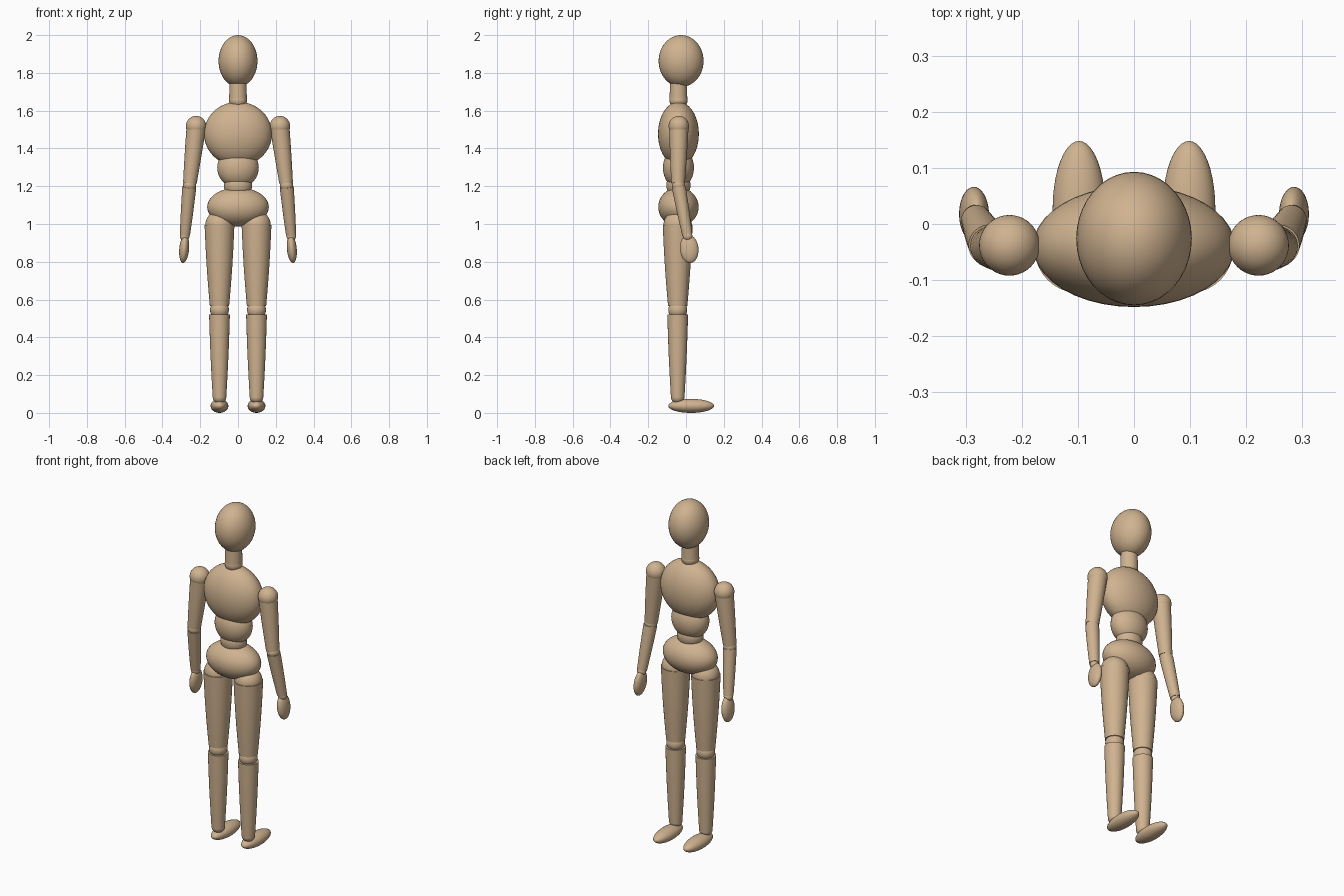
import bpy, bmesh, math
from mathutils import Vector, Matrix

if "Cube" in bpy.data.objects:
    bpy.data.objects.remove(bpy.data.objects["Cube"])

wood = bpy.data.materials.new("tan_wood")
wood.diffuse_color = (0.63, 0.45, 0.28, 1)
wood.use_nodes = True
wood.node_tree.nodes["Principled BSDF"].inputs["Base Color"].default_value = wood.diffuse_color


def finish(name, bm):
    mesh = bpy.data.meshes.new(name)
    bm.to_mesh(mesh)
    bm.free()
    mesh.materials.append(wood)
    ob = bpy.data.objects.new(name, mesh)
    bpy.context.collection.objects.link(ob)
    bpy.ops.object.select_all(action='DESELECT')
    ob.select_set(True)
    bpy.context.view_layer.objects.active = ob
    bpy.ops.object.shade_smooth_by_angle(angle=math.radians(40))
    return ob


def along(a, b):
    """Rotation taking z onto the direction a to b."""
    return (Vector(b) - Vector(a)).to_track_quat('Z', 'Y').to_matrix().to_4x4()


def ellipsoid(name, center, radii, rot=Matrix()):
    bm = bmesh.new()
    bmesh.ops.create_uvsphere(bm, u_segments=40, v_segments=24, radius=1)
    bm.transform(Matrix.Translation(center) @ rot @ Matrix.Diagonal((*radii, 1)))
    return finish(name, bm)


def limb(name, a, b, ra, rb, bulge=0.0):
    """Turned, tapering limb from a to b, slightly swollen in the middle."""
    bm = bmesh.new()
    length = (Vector(b) - Vector(a)).length
    n, seg, rings = 8, 40, []
    for i in range(n + 1):
        t = i / n
        r = ra + (rb - ra) * t + bulge * math.sin(math.pi * t)
        rings.append([bm.verts.new((r * math.cos(2 * math.pi * k / seg),
                                    r * math.sin(2 * math.pi * k / seg),
                                    length * t)) for k in range(seg)])
    for lo, hi in zip(rings, rings[1:]):
        for k in range(seg):
            j = (k + 1) % seg
            bm.faces.new((lo[k], lo[j], hi[j], hi[k]))
    bm.faces.new(rings[0][::-1])
    bm.faces.new(rings[-1])
    bm.transform(Matrix.Translation(a) @ along(a, b))
    return finish(name, bm)


# Head and torso
Y = -0.04
ellipsoid("head", (0, -0.026, 1.863), (0.103, 0.119, 0.137))
limb("neck", (0, Y, 1.662), (0, Y, 1.77), 0.047, 0.044)
ellipsoid("neck_joint", (0, Y, 1.655), (0.048, 0.048, 0.045))
ellipsoid("chest", (0, Y, 1.477), (0.18, 0.108, 0.17))
ellipsoid("abdomen", (0, Y, 1.298), (0.11, 0.082, 0.108))
ellipsoid("waist_joint", (0, Y, 1.205), (0.075, 0.064, 0.07))
ellipsoid("pelvis", (0, Y, 1.09), (0.163, 0.107, 0.103))

for side, s in (("left", -1), ("right", 1)):
    # Leg
    x, y = 0.098 * s, -0.044
    ellipsoid(side + "_hip_joint", (x, y, 0.995), (0.075, 0.075, 0.075))
    limb(side + "_thigh", (x, y, 0.995), (x, y, 0.565), 0.079, 0.051, 0.003)
    ellipsoid(side + "_knee_joint", (x, y, 0.545), (0.05, 0.05, 0.05))
    limb(side + "_shin", (x, y, 0.522), (x, y, 0.085), 0.055, 0.036, 0.002)
    ellipsoid(side + "_ankle_joint", (x, y, 0.085), (0.036, 0.036, 0.036))
    ellipsoid(side + "_foot", (x, 0.027, 0.037), (0.047, 0.121, 0.037))

    # Arm
    shoulder, elbow = (0.222 * s, -0.038, 1.505), (0.255 * s, -0.042, 1.215)
    fore, wrist = (0.258 * s, -0.038, 1.195), (0.281 * s, 0.007, 0.942)
    ellipsoid(side + "_shoulder_joint", (0.222 * s, -0.038, 1.518), (0.054,) * 3)
    limb(side + "_upper_arm", shoulder, elbow, 0.051, 0.036, 0.001)
    ellipsoid(side + "_elbow_joint", (0.257 * s, -0.04, 1.205), (0.035,) * 3)
    limb(side + "_forearm", fore, wrist, 0.037, 0.027, 0.001)
    ellipsoid(side + "_wrist_joint", (0.282 * s, 0.009, 0.935), (0.025,) * 3)
    tilt = Matrix.Rotation(math.radians(-5 * s), 4, 'Y') @ Matrix.Rotation(math.radians(5), 4, 'X')
    ellipsoid(side + "_hand", (0.285 * s, 0.017, 0.868), (0.026, 0.049, 0.075), tilt)
